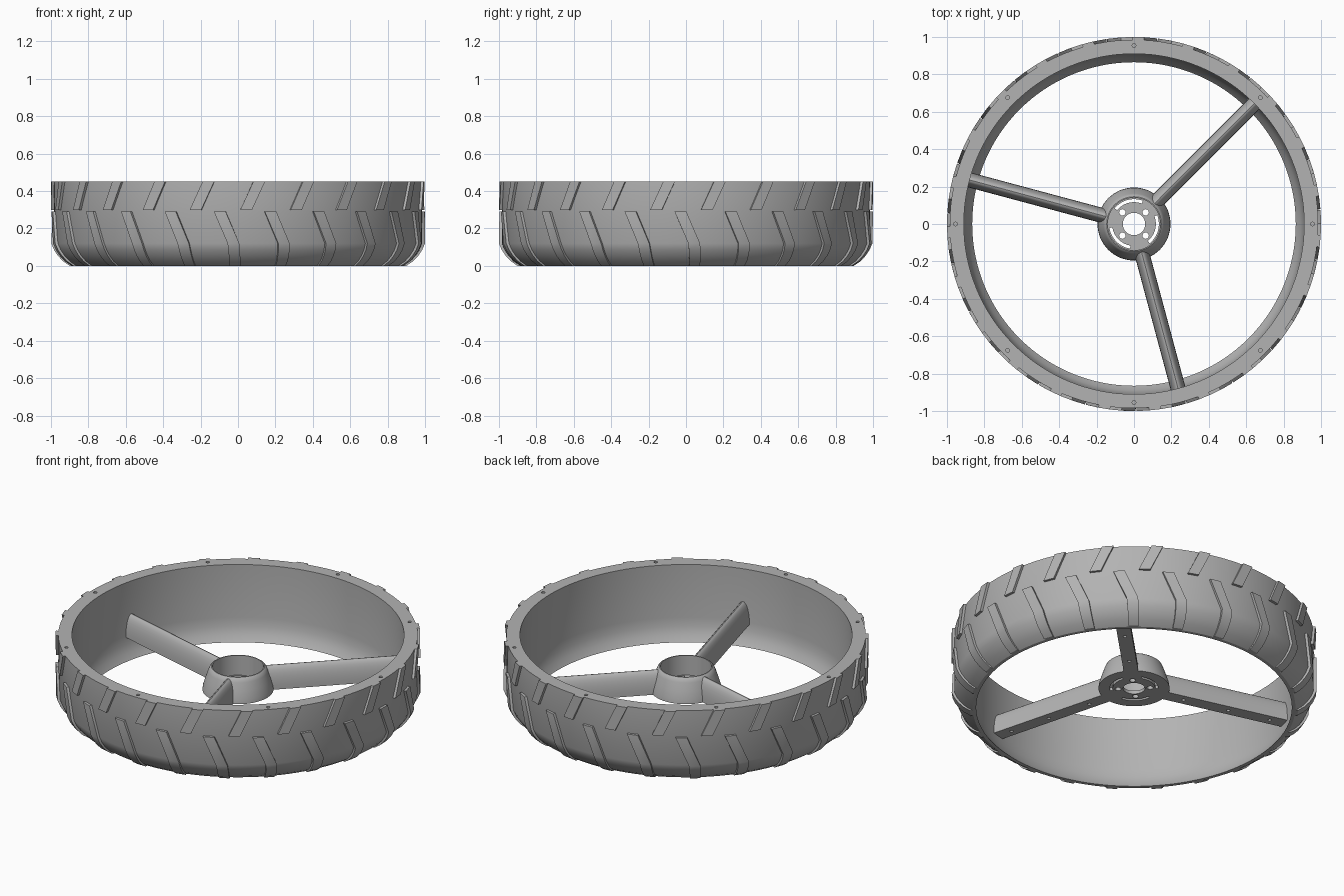
import bpy, bmesh, math
from math import sin, cos, radians, pi

if "Cube" in bpy.data.objects:
    bpy.data.objects.remove(bpy.data.objects["Cube"])

grey = bpy.data.materials.new("mid_grey")
grey.diffuse_color = (0.45, 0.45, 0.45, 1)
grey.use_nodes = True
grey.node_tree.nodes["Principled BSDF"].inputs["Base Color"].default_value = grey.diffuse_color


def finish(name, bm, smooth=True):
    """Turn a bmesh into a named, shaded object."""
    bmesh.ops.recalc_face_normals(bm, faces=bm.faces)
    me = bpy.data.meshes.new(name)
    bm.to_mesh(me)
    bm.free()
    me.materials.append(grey)
    ob = bpy.data.objects.new(name, me)
    bpy.context.collection.objects.link(ob)
    if smooth:
        shade(ob)
    return ob


def shade(ob):
    bpy.ops.object.select_all(action='DESELECT')
    bpy.context.view_layer.objects.active = ob
    ob.select_set(True)
    bpy.ops.object.shade_smooth_by_angle(angle=radians(30))


def skin(bm, rings, closed=False):
    """Bridge rings of points into a solid (looped round, or capped)."""
    vs = [[bm.verts.new(p) for p in ring] for ring in rings]
    n, m = len(vs), len(vs[0])
    for i in range(n if closed else n - 1):
        a, b = vs[i], vs[(i + 1) % n]
        for j in range(m):
            k = (j + 1) % m
            bm.faces.new((a[j], a[k], b[k], b[j]))
    if not closed:
        bm.faces.new(vs[0])
        bm.faces.new(vs[-1])


def polar(r, a, z):
    return (r * cos(a), r * sin(a), z)


def lathe(name, profile, seg):
    bm = bmesh.new()
    skin(bm, [[polar(r, 2 * pi * i / seg, z) for r, z in profile] for i in range(seg)], True)
    return finish(name, bm)


def add_pin(bm, x, y, z0, z1, r, seg=16):
    skin(bm, [[(x + r * cos(2 * pi * i / seg), y + r * sin(2 * pi * i / seg), z)
               for i in range(seg)] for z in (z0, z1)])


def cut(ob, bm):
    """Subtract the cutter solids from an object."""
    cutter = finish("cutter", bm, False)
    cutter.hide_render = True
    mod = ob.modifiers.new("holes", 'BOOLEAN')
    mod.operation, mod.solver, mod.object = 'DIFFERENCE', 'EXACT', cutter
    bpy.context.view_layer.objects.active = ob
    bpy.ops.object.modifier_apply(modifier=mod.name)
    bpy.data.objects.remove(cutter)
    shade(ob)


# Tyre shell: straight wall with a rounded lower shoulder
outer = [(0.885, 0), (0.922, 0.025), (0.95, 0.055), (0.97, 0.085), (0.985, 0.12), (0.985, 0.45)]
inner = [(0.91, 0.45), (0.91, 0.13), (0.903, 0.08), (0.889, 0.035), (0.865, 0)]
tyre = lathe("tyre_shell", outer + inner, 128)
bm = bmesh.new()
for i in range(8):
    x, y, _ = polar(0.955, i * pi / 4, 0)
    add_pin(bm, x, y, 0.40, 0.5, 0.01)
cut(tyre, bm)


def radius(z):
    for (r0, z0), (r1, z1) in zip(outer, outer[1:]):
        if z <= z1:
            return r0 + (r1 - r0) * (z - z0) / (z1 - z0)
    return outer[-1][0]


# Tread lugs: slanted upper row, bent lower row
def treads(name, start, path, count=23, half=radians(1.8)):
    bm = bmesh.new()
    for i in range(count):
        base = radians(start) + 2 * pi * i / count
        rings = []
        for z, shift in path:
            a, r = base + radians(shift), radius(z)
            rings.append([polar(r - 0.012, a - half, z), polar(r + 0.015, a - half, z),
                          polar(r + 0.015, a + half, z), polar(r - 0.012, a + half, z)])
        skin(bm, rings)
    return finish(name, bm)


treads("upper_treads", 272.5, [(0.30, 0), (0.45, 4)])
treads("lower_treads", 264.4, [(0, 4.6), (0.025, 4.6), (0.055, 4.5), (0.085, 4.4),
                               (0.12, 4.2), (0.29, 0)])

# Hub: flared cup with a drilled floor
hub = lathe("hub", [(0.06, 0.12), (0.195, 0.12), (0.192, 0.145), (0.178, 0.19), (0.163, 0.235),
                    (0.155, 0.253), (0.146, 0.26), (0.14, 0.26), (0.14, 0.14), (0.06, 0.14)], 64)
bm = bmesh.new()
for i in range(4):
    x, y, _ = polar(0.088, pi / 4 + i * pi / 2, 0)
    add_pin(bm, x, y, 0.1, 0.16, 0.017)
for mid in (105, 225, 345):
    rings = []
    for s in range(13):
        a = radians(mid - 36 + 6 * s)
        rings.append([polar(0.117, a, 0.1), polar(0.133, a, 0.1),
                      polar(0.133, a, 0.16), polar(0.117, a, 0.16)])
    skin(bm, rings)
cut(hub, bm)

# Three arched spokes with bolt holes underneath
for n, deg in enumerate((45, 165, 285)):
    a = radians(deg)
    bm = bmesh.new()
    rings = []
    for d in (0.146, 0.92):
        ring = []
        for i in range(17):
            t = pi * i / 16
            w, z = 0.04 * cos(t), 0.12 + 0.132 * sin(t)
            ring.append((d * cos(a) - w * sin(a), d * sin(a) + w * cos(a), z))
        rings.append(ring)
    skin(bm, rings)
    spoke = finish("spoke_%d" % (n + 1), bm)
    bm = bmesh.new()
    for d in (0.3, 0.57, 0.82):
        x, y, _ = polar(d, a, 0)
        add_pin(bm, x, y, 0.1, 0.15, 0.01)
    cut(spoke, bm)
